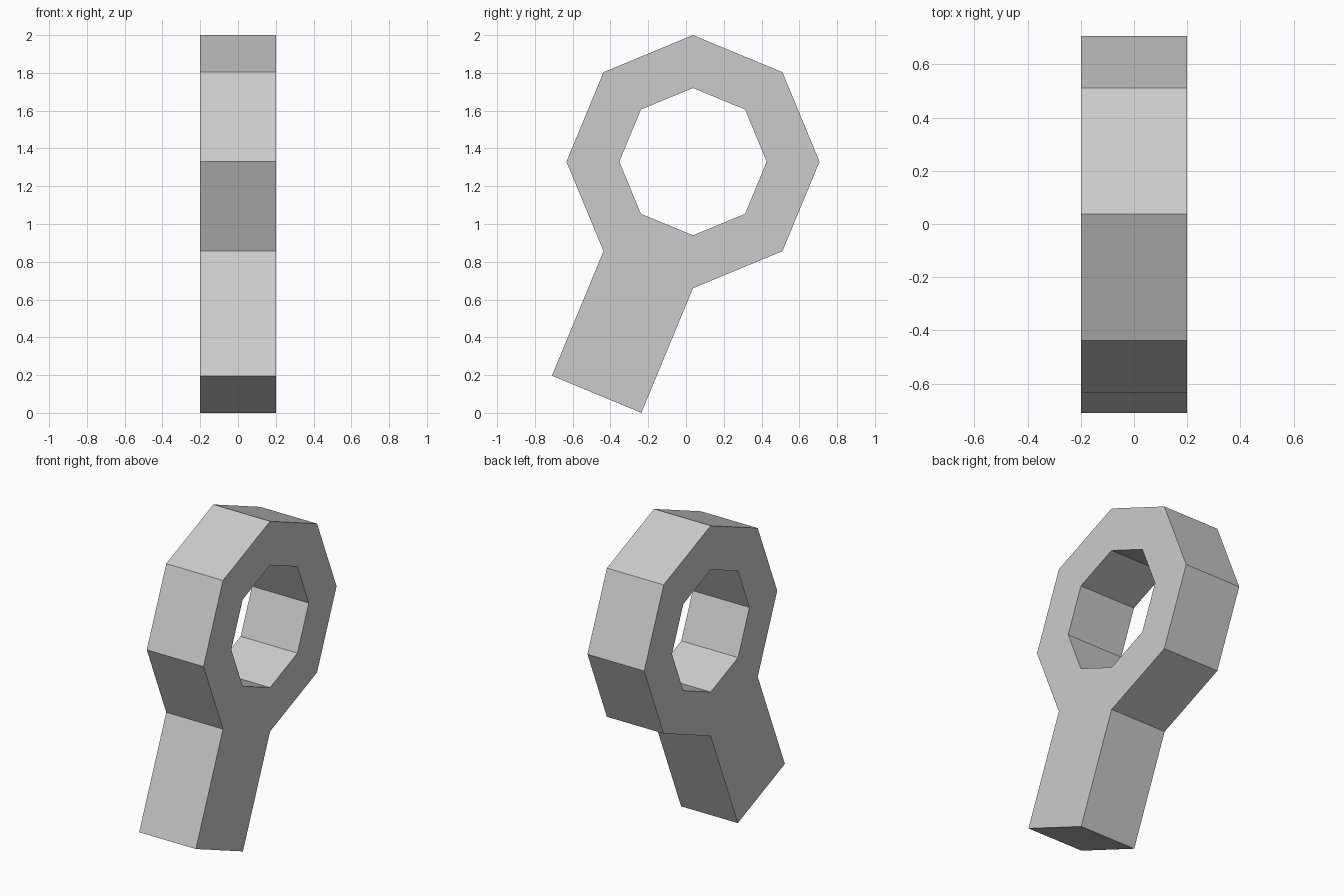
import bpy, bmesh
from math import sin, cos, radians
from mathutils import Vector

if "Cube" in bpy.data.objects:
    bpy.data.objects.remove(bpy.data.objects["Cube"])

SIDES, OUTER, INNER = 8, 0.67, 0.39
HALF_WIDTH, HANDLE_LENGTH = 0.2, 0.714
CENTRE = Vector((-HALF_WIDTH, 0.037, 1.33))


def direction(degrees):
    a = radians(degrees)
    return Vector((0, cos(a), sin(a)))


bm = bmesh.new()

# Flat octagonal ring in the y-z plane
step = 360 / SIDES
outer = [bm.verts.new(CENTRE + direction(i * step) * OUTER) for i in range(SIDES)]
inner = [bm.verts.new(CENTRE + direction(i * step) * INNER) for i in range(SIDES)]
for i in range(SIDES):
    j = (i + 1) % SIDES
    bm.faces.new((outer[i], outer[j], inner[j], inner[i]))

# Handle pulled straight out from the lower-left side of the ring
side = 5
offset = direction((side + 0.5) * step) * HANDLE_LENGTH
a, b = outer[side], outer[side + 1]
bm.faces.new((b, a, bm.verts.new(a.co + offset), bm.verts.new(b.co + offset)))

# Thickness across x
result = bmesh.ops.extrude_face_region(bm, geom=bm.faces[:], use_keep_orig=True)
moved = [g for g in result["geom"] if isinstance(g, bmesh.types.BMVert)]
bmesh.ops.translate(bm, verts=moved, vec=(2 * HALF_WIDTH, 0, 0))
bmesh.ops.recalc_face_normals(bm, faces=bm.faces[:])

mesh = bpy.data.meshes.new("ring_with_handle")
bm.to_mesh(mesh)
bm.free()
bpy.context.collection.objects.link(bpy.data.objects.new("ring_with_handle", mesh))
